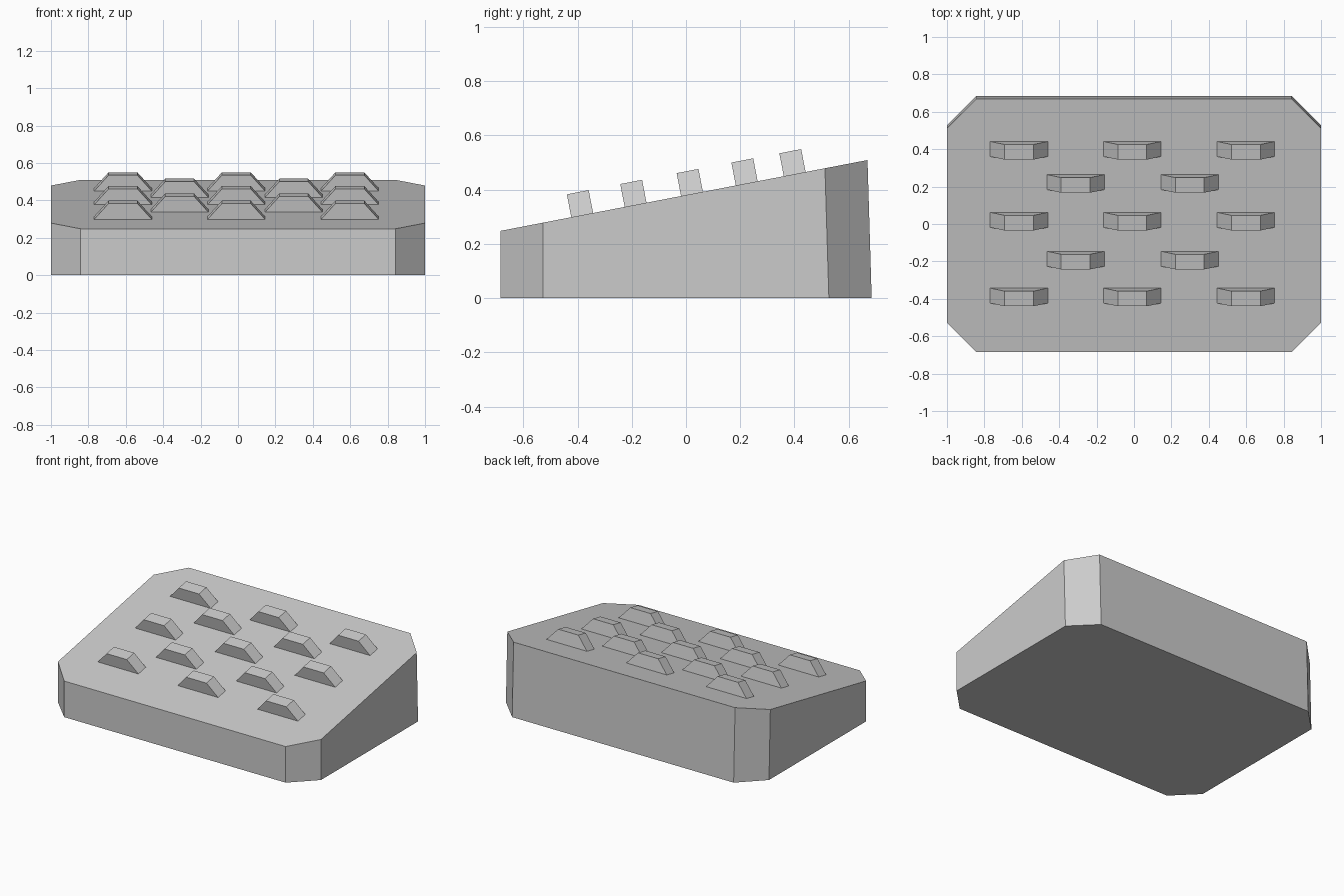
import bpy
from math import atan2
from mathutils import Matrix

cube = bpy.data.objects.get("Cube")
if cube:
    bpy.data.objects.remove(cube, do_unlink=True)

grey = bpy.data.materials.new("plain grey")
grey.use_nodes = True
grey.diffuse_color = (0.6, 0.6, 0.6, 1)
grey.node_tree.nodes["Principled BSDF"].inputs["Base Color"].default_value = (0.6, 0.6, 0.6, 1)

HALF_X, HALF_Y, CUT = 1.0, 0.685, 0.158
FRONT_Z, SLOPE, LEAN = 0.248, 0.193, 0.03


def surface_z(y):
    return FRONT_Z + SLOPE * (y + HALF_Y)


def prism(name, lower, upper):
    """Solid between two matching rings of points."""
    n = len(lower)
    faces = [tuple(reversed(range(n))), tuple(range(n, 2 * n))]
    faces += [(i, (i + 1) % n, n + (i + 1) % n, n + i) for i in range(n)]
    mesh = bpy.data.meshes.new(name)
    mesh.from_pydata(lower + upper, [], faces)
    mesh.materials.append(grey)
    obj = bpy.data.objects.new(name, mesh)
    bpy.context.collection.objects.link(obj)
    return obj


# Wedge body: cut-corner plan, sloping top, back wall leaning slightly forward
quarter = [(HALF_X, HALF_Y - CUT), (HALF_X - CUT, HALF_Y)]
half = quarter + [(-x, y) for x, y in reversed(quarter)]
plan = half + [(-x, -y) for x, y in half]


def top_point(x, y):
    if y > 0:
        y -= LEAN * surface_z(y)
    return (x, y, surface_z(y))


prism("wedge_body", [(x, y, 0) for x, y in plan], [top_point(x, y) for x, y in plan])


# Grip cleats: tapered blocks standing square to the slope, in staggered rows
def cleat_ring(half_width, z):
    d = 0.041
    return [(-half_width, -d, z), (half_width, -d, z), (half_width, d, z), (-half_width, d, z)]


tilt = Matrix.Rotation(atan2(SLOPE, 1), 4, "X")
for row, y in enumerate((-0.383, -0.186, 0.022, 0.224, 0.401)):
    columns = (-0.615, -0.009, 0.598) if row % 2 == 0 else (-0.312, 0.298)
    for col, x in enumerate(columns):
        cleat = prism(f"grip_cleat_{row + 1}_{col + 1}", cleat_ring(0.154, 0), cleat_ring(0.077, 0.086))
        cleat.matrix_world = Matrix.Translation((x, y, surface_z(y))) @ tilt
